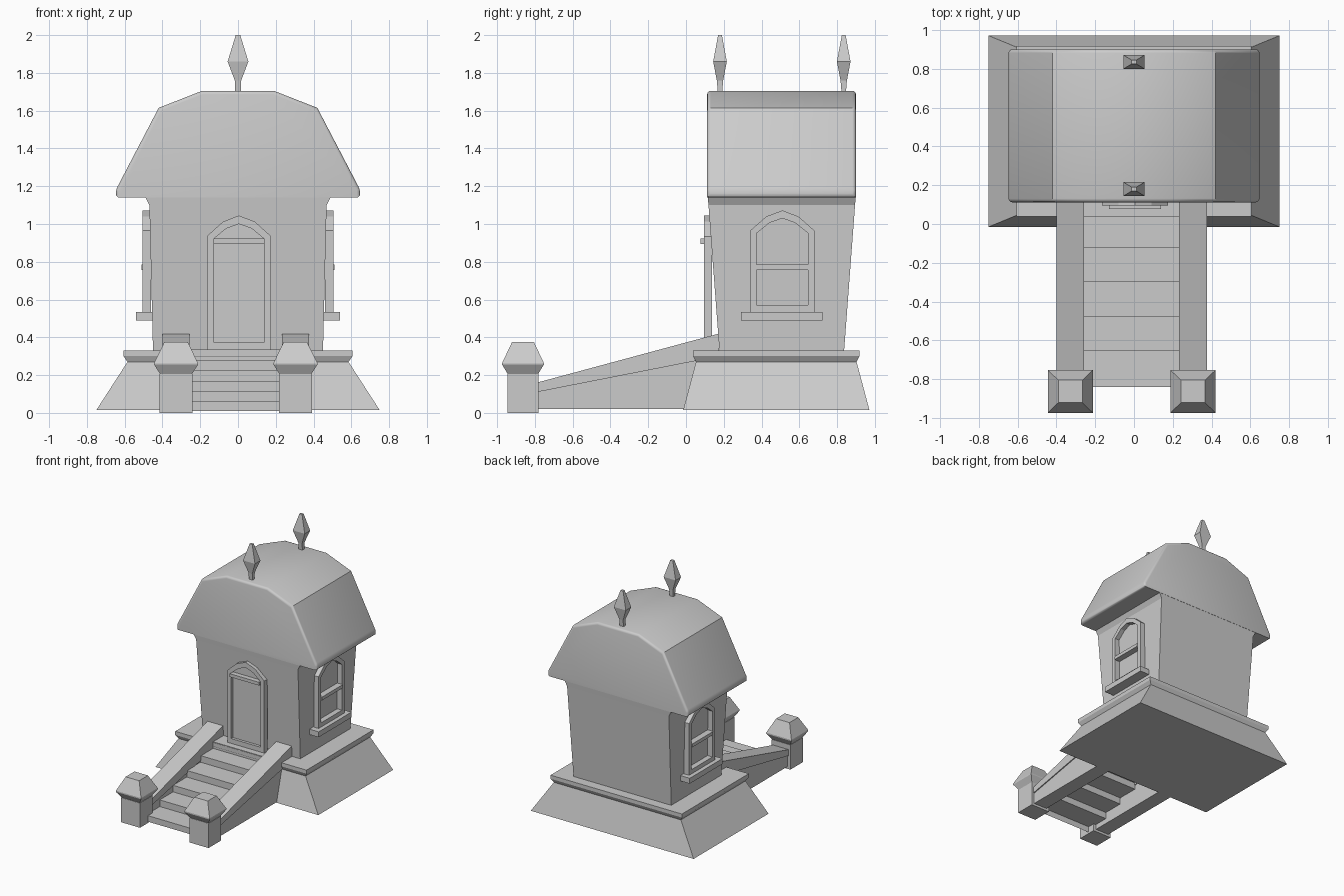
import bpy, bmesh

if "Cube" in bpy.data.objects:
    bpy.data.objects.remove(bpy.data.objects["Cube"])

CX = -0.012  # the stair sits slightly left of centre


def finish(name, bm, smooth=False):
    bmesh.ops.recalc_face_normals(bm, faces=bm.faces)
    me = bpy.data.meshes.new(name)
    bm.to_mesh(me)
    bm.free()
    ob = bpy.data.objects.new(name, me)
    bpy.context.collection.objects.link(ob)
    if smooth:
        bpy.context.view_layer.objects.active = ob
        ob.select_set(True)
        bpy.ops.object.shade_smooth_by_angle(angle=0.6)
        ob.select_set(False)
    return ob


def tiers(name, levels, cx, cy):
    """Stack of rectangles (z, half x, half y), capped at both ends."""
    bm = bmesh.new()
    rings = [[bm.verts.new((cx + sx * hx, cy + sy * hy, z))
              for sx, sy in ((-1, -1), (1, -1), (1, 1), (-1, 1))]
             for z, hx, hy in levels]
    for a, b in zip(rings, rings[1:]):
        for i in range(4):
            j = (i + 1) % 4
            bm.faces.new((a[i], a[j], b[j], b[i]))
    bm.faces.new(rings[0])
    bm.faces.new(rings[-1])
    return finish(name, bm)


def at(axis, u, v, w):
    return (w, u, v) if axis == 'X' else (u, w, v)


def prism_bm(pts, axis, a, b):
    bm = bmesh.new()
    lo, hi = [[bm.verts.new(at(axis, u, v, w)) for u, v in pts] for w in (a, b)]
    for i in range(len(pts)):
        j = (i + 1) % len(pts)
        bm.faces.new((lo[i], lo[j], hi[j], hi[i]))
    bm.faces.new(lo)
    bm.faces.new(hi)
    return bm


def prism(name, pts, axis, a, b):
    return finish(name, prism_bm(pts, axis, a, b))


def box(name, x0, x1, y0, y1, z0, z1):
    return prism(name, [(x0, z0), (x1, z0), (x1, z1), (x0, z1)], 'Y', y0, y1)


def arch(c, half, bottom, spring, top):
    rise = top - spring
    return [(c - half, bottom), (c + half, bottom), (c + half, spring),
            (c + half * .5, spring + rise * .7), (c, top),
            (c - half * .5, spring + rise * .7), (c - half, spring)]


def frame(name, outer, inner, axis, a, b):
    bm = bmesh.new()
    loops = [[bm.verts.new(at(axis, u, v, w)) for u, v in pts]
             for pts, w in ((outer, a), (outer, b), (inner, b), (inner, a))]
    n = len(outer)
    for k in range(4):
        p, q = loops[k], loops[(k + 1) % 4]
        for i in range(n):
            j = (i + 1) % n
            bm.faces.new((p[i], p[j], q[j], q[i]))
    return finish(name, bm)


# Stone plinth with flared lip
tiers("plinth", [(.015, .75, .493), (.27, .585, .425), (.3, .605, .44), (.33, .605, .44)], 0, .478)

# House walls, leaning outwards towards the roof
bm = bmesh.new()
bm.free()
walls = tiers("walls", [(.33, .45, .33), (1.1, .469, .388), (1.15, .495, .392)], 0, .507)

# Gambrel roof with rounded edges
half = [(.647, 1.14), (.647, 1.18), (.42, 1.615), (.19, 1.705)]
bm = prism_bm(half + [(-x, z) for x, z in reversed(half)], 'Y', .112, .9)
edges = []
for e in bm.edges:
    p, q = (v.co for v in e.verts)
    gable = abs(p.y - q.y) < .01
    if (gable and max(p.z, q.z) > 1.15) or (not gable and abs(p.x) > .6):
        edges.append(e)
bmesh.ops.bevel(bm, geom=edges, offset=.019, segments=3, profile=.5,
                affect='EDGES', clamp_overlap=True)
finish("roof", bm, True)

# Roof finials
for y, n in ((.18, "front"), (.835, "back")):
    tiers(n + "_finial", [(1.68, .017, .01), (1.76, .017, .017), (1.86, .055, .036), (2.0, .012, .01)], 0, y)

# Door with arched frame and lintel
frame("door_frame", arch(.005, .17, .33, .935, 1.045), arch(.005, .135, .375, .92, 1.0), 'Y', .095, .137)
prism("door_panel", arch(.005, .14, .34, .92, 1.01), 'Y', .118, .136)
box("door_lintel", -.13, .14, .077, .125, .895, .922)

# Side windows
for s, n in ((-1, "left"), (1, "right")):
    frame(n + "_window_frame", arch(.51, .17, .53, .965, 1.072), arch(.51, .137, .57, .95, 1.03),
          'X', s * .46, s * .505)
    box(n + "_window_bar", s * .45, s * .512, .373, .647, .757, .785)
    box(n + "_window_sill", s * .44, s * .54, .29, .722, .49, .535)

# Steps as a folded sheet, open underneath
fronts = [-.84, -.655, -.48, -.3, -.12, .04, .18]
path = [(fronts[0], .01)]
for i in range(6):
    z = .06 + .055 * i
    path += [(fronts[i], z), (fronts[i + 1], z)]
path = [p for k, p in enumerate(path) if k == 0 or p != path[k - 1]]
bm = bmesh.new()
prev = None
for y, z in path:
    cur = [bm.verts.new((CX + s * .25, y, z)) for s in (-1, 1)]
    if prev:
        bm.faces.new((prev[0], prev[1], cur[1], cur[0]))
    prev = cur
finish("steps", bm)

# Stair side walls, sloping rails and gate posts
for s, n in ((-1, "left"), (1, "right")):
    c = CX + s * .316
    prism(n + "_stair_wall", [(-.79, .02), (.06, .02), (.06, .29), (-.79, .12)], 'X', c - .062, c + .062)
    prism(n + "_stair_rail", [(-.79, .11), (.05, .275), (.175, .3), (.175, .42), (-.79, .16)],
          'X', c - .071, c + .071)
    tiers(n + "_post", [(0, .087, .083), (.205, .087, .083)], c, -.863)
    tiers(n + "_post_cap", [(.205, .084, .08), (.255, .116, .11), (.265, .116, .11), (.375, .062, .058)], c, -.863)
